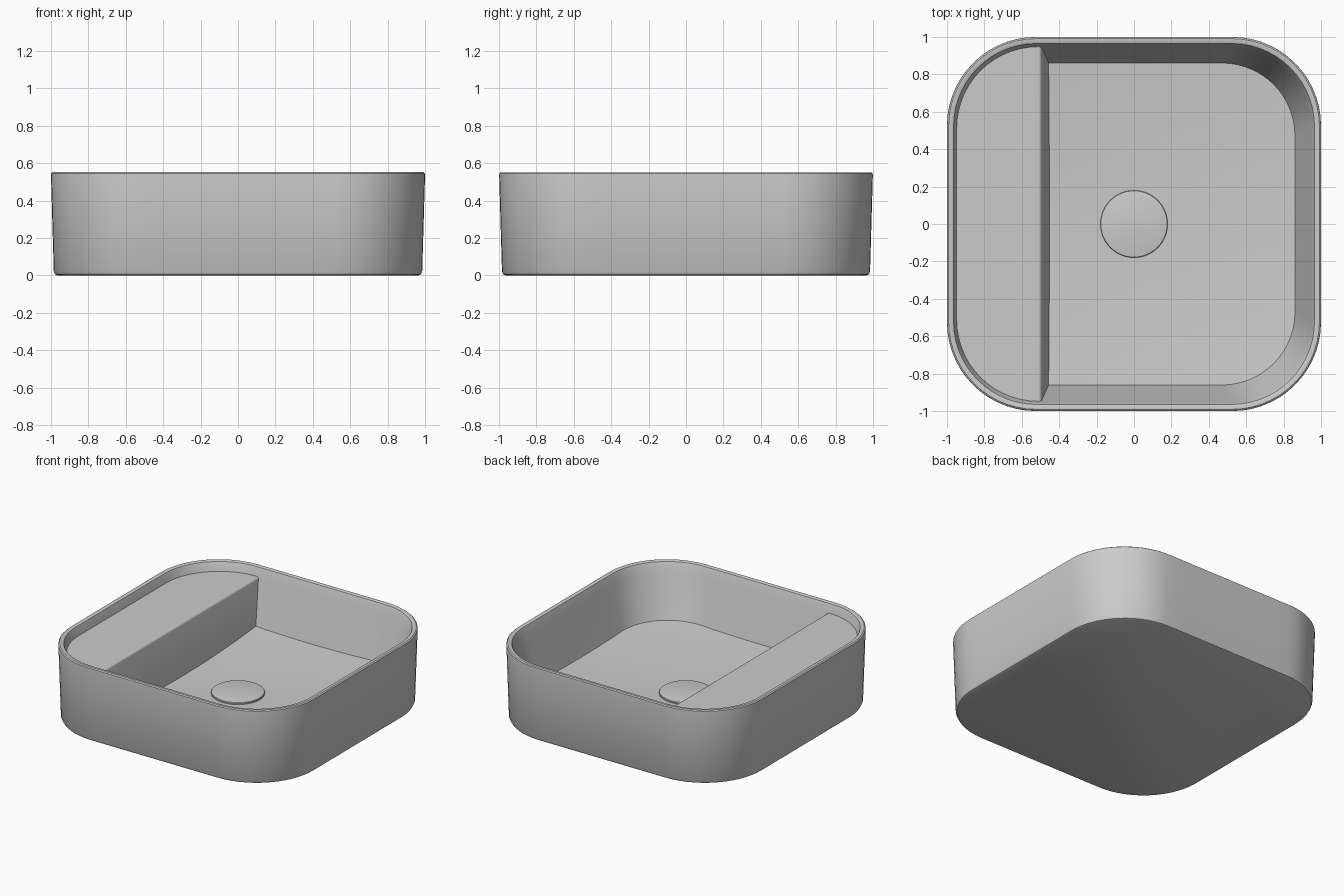
import bpy, bmesh, math
from mathutils import Vector

cube = bpy.data.objects.get("Cube")
if cube:
    bpy.data.objects.remove(cube, do_unlink=True)

ceramic = bpy.data.materials.new("grey ceramic")
ceramic.use_nodes = True
COLOR = (0.6, 0.6, 0.6, 1)
ceramic.diffuse_color = COLOR
ceramic.node_tree.nodes["Principled BSDF"].inputs["Base Color"].default_value = COLOR


def floor_z(x, y):
    """Shallow dish that drains to the middle."""
    return 0.115 + 0.05 * (x * x + y * y)


def rounded_square(half, radius, z, steps=14, side=8):
    """Points of a rounded square; z is a height or a function of x and y."""
    pts = []
    c = half - radius
    for q in range(4):
        turn = q * math.pi / 2
        for i in range(steps + 1):
            a = turn + math.pi / 2 * i / steps
            cx, cy = [(c, c), (-c, c), (-c, -c), (c, -c)][q]
            pts.append((cx + radius * math.cos(a), cy + radius * math.sin(a)))
        # intermediate points along the straight side
        x, y = pts[-1]
        for i in range(1, side):
            d = 2 * c * i / side
            pts.append((x - d * math.cos(turn), y - d * math.sin(turn)))
    return [Vector((x, y, z(x, y) if callable(z) else z)) for x, y in pts]


def loft(bm, loops):
    """Skin the loops in order and cap both ends."""
    rings = [[bm.verts.new(p) for p in loop] for loop in loops]
    for a, b in zip(rings, rings[1:]):
        for i in range(len(a)):
            j = (i + 1) % len(a)
            bm.faces.new((a[i], a[j], b[j], b[i]))
    bm.faces.new(reversed(rings[0]))
    bm.faces.new(rings[-1])


def finish(bm, name):
    bmesh.ops.recalc_face_normals(bm, faces=bm.faces)
    mesh = bpy.data.meshes.new(name)
    bm.to_mesh(mesh)
    bm.free()
    mesh.materials.append(ceramic)
    obj = bpy.data.objects.new(name, mesh)
    bpy.context.collection.objects.link(obj)
    bpy.ops.object.select_all(action="DESELECT")
    obj.select_set(True)
    bpy.context.view_layer.objects.active = obj
    bpy.ops.object.shade_smooth_by_angle(angle=math.radians(35))
    return obj


# Basin shell: outer wall, rounded rim, tapering inner wall, dished floor
bm = bmesh.new()
profile = [(0.965, 0.45, 0), (0.977, 0.46, 0.005), (0.984, 0.465, 0.02),
           (0.999, 0.475, 0.535), (0.998, 0.474, 0.545), (0.99, 0.466, 0.551),
           (0.972, 0.45, 0.551), (0.964, 0.443, 0.547), (0.959, 0.44, 0.535),
           (0.947, 0.435, 0.484)]
loops = [rounded_square(*p) for p in profile]
edge = rounded_square(0.86, 0.39, floor_z)
loops.append(edge)
for s in (0.85, 0.7, 0.5, 0.3, 0.15):
    loops.append([Vector((p.x * s, p.y * s, floor_z(p.x * s, p.y * s))) for p in edge])
loft(bm, loops)
finish(bm, "basin_shell")

# Side ledge: fills the basin's right end, cut off by a leaning face
bm = bmesh.new()
loft(bm, [rounded_square(0.86, 0.39, 0.1), rounded_square(0.952, 0.437, 0.484)])
cut = bmesh.ops.bisect_plane(bm, geom=bm.verts[:] + bm.edges[:] + bm.faces[:],
                             plane_co=(-0.495, 0, 0.484), plane_no=(0.33, 0, 0.04),
                             clear_outer=True)
cut_edges = [e for e in cut["geom_cut"] if isinstance(e, bmesh.types.BMEdge)]
bmesh.ops.holes_fill(bm, edges=cut_edges)
top_edge = [e for e in cut_edges if all(v.co.z > 0.48 for v in e.verts)]
bmesh.ops.bevel(bm, geom=top_edge, offset=0.015, segments=4, profile=0.5, affect="EDGES")
finish(bm, "side_ledge")

# Drain cover: thin disc with a softened edge
bm = bmesh.new()
rings = []
for r, z in ((0.178, 0.1), (0.18, 0.126), (0.177, 0.131), (0.17, 0.133)):
    rings.append([Vector((r * math.cos(a), r * math.sin(a), z))
                  for a in (math.tau * i / 48 for i in range(48))])
loft(bm, rings)
finish(bm, "drain_cover")
